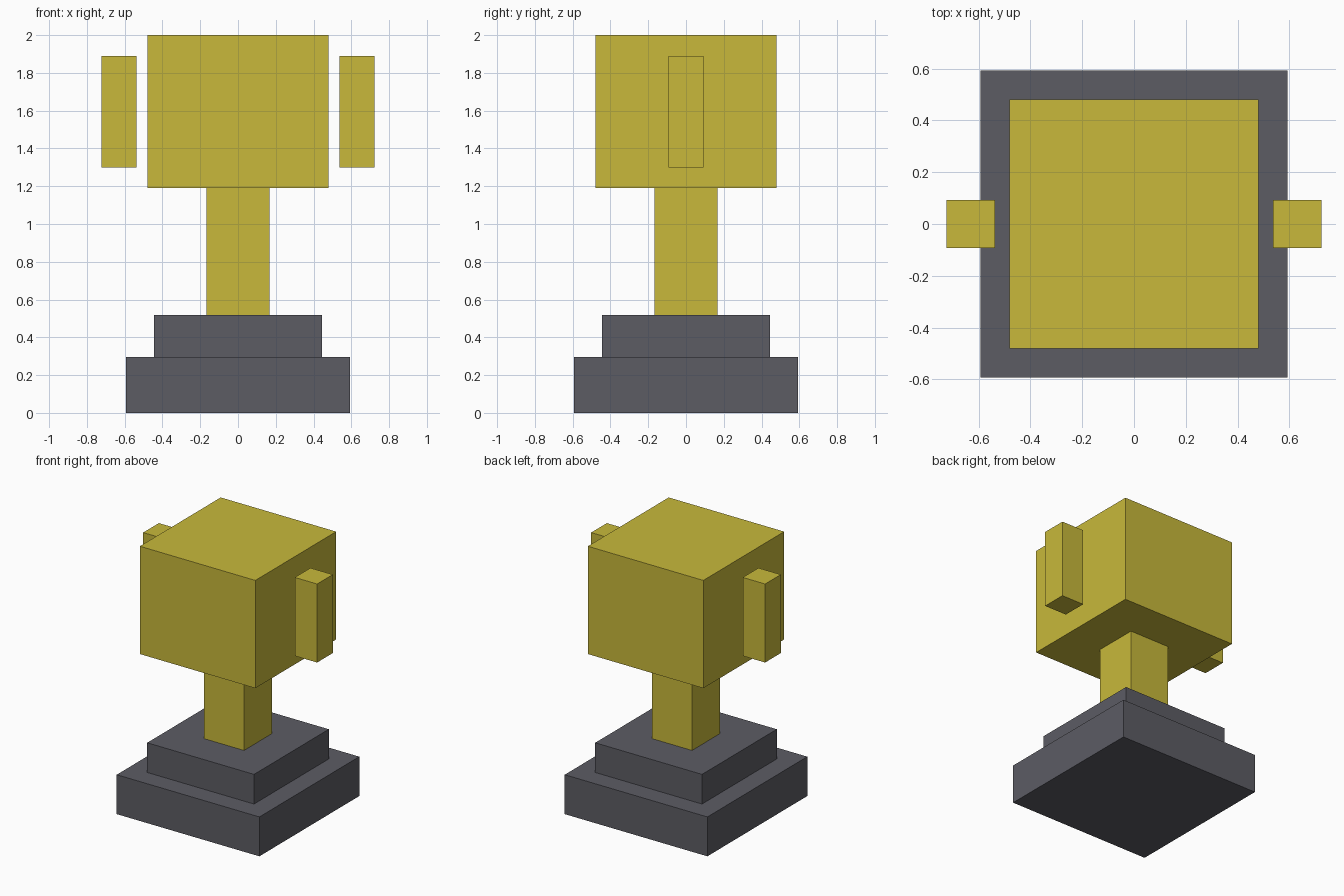
import bpy

cube = bpy.data.objects.get("Cube")
if cube:
    bpy.data.objects.remove(cube, do_unlink=True)


def material(name, color):
    mat = bpy.data.materials.new(name)
    mat.use_nodes = True
    mat.diffuse_color = color
    mat.node_tree.nodes["Principled BSDF"].inputs["Base Color"].default_value = color
    return mat


def block(name, half_width, bottom, top, mat, x=0.0):
    """Square-based block standing between two heights."""
    bpy.ops.mesh.primitive_cube_add(size=1, location=(x, 0, (bottom + top) / 2))
    obj = bpy.context.object
    obj.name = name
    obj.scale = (2 * half_width, 2 * half_width, top - bottom)
    bpy.ops.object.transform_apply(location=False, rotation=False, scale=True)
    obj.data.materials.append(mat)
    return obj


gold = material("gold yellow", (0.58, 0.485, 0.043, 1))
grey = material("slate grey", (0.107, 0.107, 0.127, 1))

# Stepped pedestal
block("base_plinth", 0.593, 0, 0.296, grey)
block("upper_plinth", 0.444, 0.296, 0.519, grey)

# Stem and cup
block("stem", 0.167, 0.519, 1.19, gold)
block("cup", 0.48, 1.19, 2.0, gold)

# Detached handles on both sides
for side, x in (("left", 0.63), ("right", -0.63)):
    block(side + "_handle", 0.093, 1.3, 1.89, gold, x)
